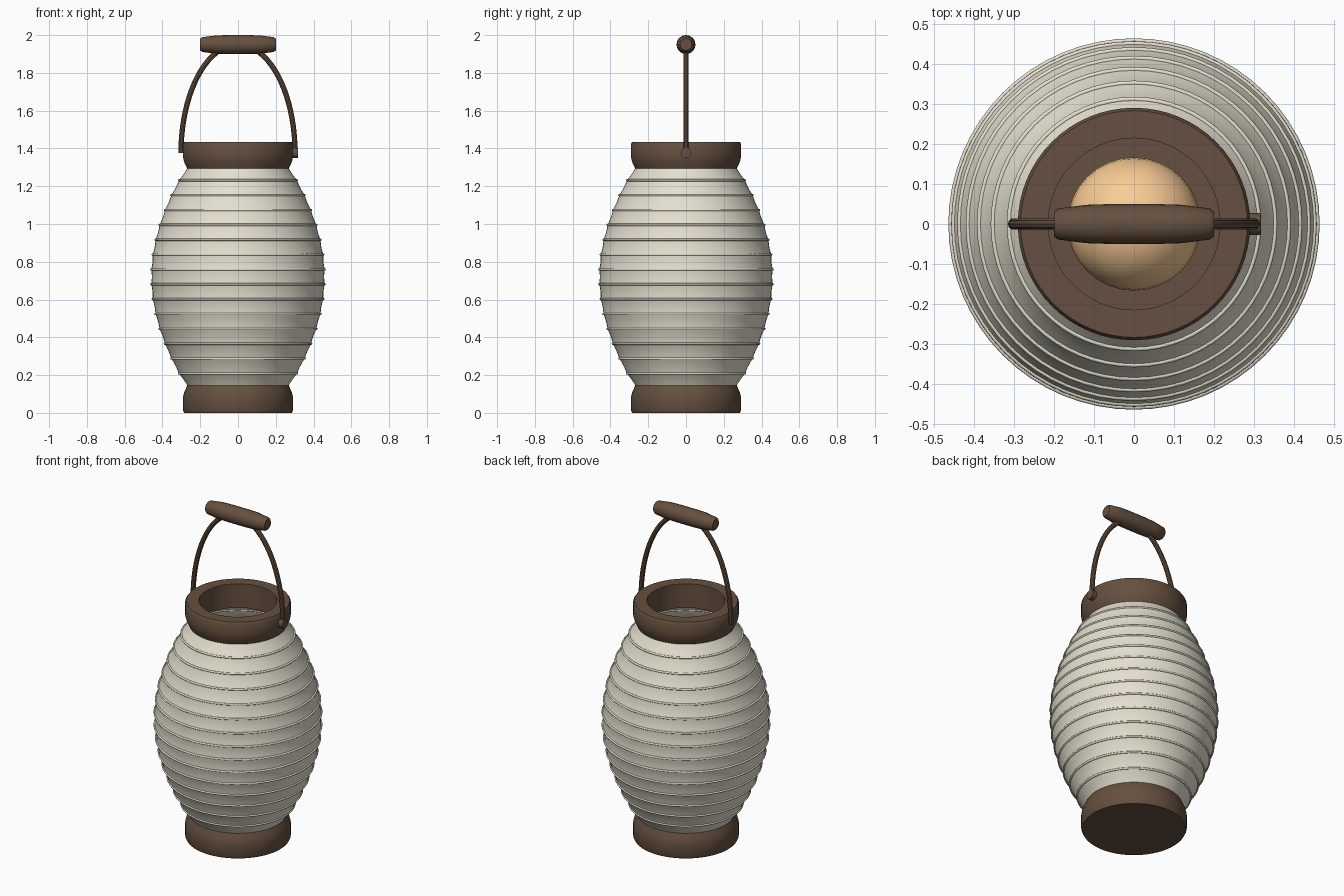
import bpy, bmesh, math
from mathutils import Matrix, Vector

if "Cube" in bpy.data.objects:
    bpy.data.objects.remove(bpy.data.objects["Cube"])


def material(name, rgb):
    m = bpy.data.materials.new(name)
    m.diffuse_color = (*rgb, 1)
    m.use_nodes = True
    m.node_tree.nodes["Principled BSDF"].inputs["Base Color"].default_value = m.diffuse_color
    return m


WOOD = material("dark_wood", (0.13, 0.08, 0.05))
PAPER = material("paper", (0.78, 0.74, 0.62))
GLOW = material("warm_glow", (0.95, 0.60, 0.30))


def finish(name, bm, mat, angle=35):
    bmesh.ops.remove_doubles(bm, verts=bm.verts, dist=1e-5)
    bmesh.ops.recalc_face_normals(bm, faces=bm.faces)
    me = bpy.data.meshes.new(name)
    bm.to_mesh(me)
    bm.free()
    ob = bpy.data.objects.new(name, me)
    bpy.context.collection.objects.link(ob)
    me.materials.append(mat)
    bpy.ops.object.select_all(action='DESELECT')
    ob.select_set(True)
    bpy.context.view_layer.objects.active = ob
    bpy.ops.object.shade_smooth_by_angle(angle=math.radians(angle))
    return ob


def lathe(name, profile, mat, steps=64, closed=False, matrix=None, angle=35):
    """Spin an (r, z) profile around the z axis."""
    bm = bmesh.new()
    vs = [bm.verts.new((r, 0, z)) for r, z in profile]
    es = [bm.edges.new(p) for p in zip(vs, vs[1:])]
    if closed:
        es.append(bm.edges.new((vs[-1], vs[0])))
    bmesh.ops.spin(bm, geom=vs + es, cent=(0, 0, 0), axis=(0, 0, 1),
                   angle=2 * math.pi, steps=steps, use_merge=True)
    if matrix:
        bm.transform(matrix)
    return finish(name, bm, mat, angle)


# Paper body: panels sagging slightly between the ribs
Z0, Z1, PANELS = 0.13, 1.31, 15


def body_radius(t):
    return 0.26 + 0.20 * max(0, math.sin(math.pi * t)) ** 0.85


profile = []
for i in range(PANELS * 4 + 1):
    k, f = divmod(i, 4)
    ra, rb = body_radius(k / PANELS), body_radius(min(1, (k + 1) / PANELS))
    r = ra + (rb - ra) * f / 4 - 0.003 * math.sin(math.pi * f / 4)
    profile.append((r, Z0 + (Z1 - Z0) * i / (PANELS * 4)))
lathe("paper_body", profile, PAPER, angle=12)

# Thin hoops at every panel joint
for k in range(1, PANELS):
    r, z = body_radius(k / PANELS), Z0 + (Z1 - Z0) * k / PANELS
    hoop = [(r + 0.006 * math.cos(a * math.pi / 4), z + 0.006 * math.sin(a * math.pi / 4))
            for a in range(8)]
    lathe(f"rib_{k:02d}", hoop, PAPER, closed=True, angle=60)

# Solid wooden base
lathe("base", [(0, 0), (0.285, 0), (0.291, 0.012), (0.291, 0.085), (0.285, 0.11),
               (0.267, 0.148), (0, 0.148)], WOOD)

# Open wooden collar
lathe("top_collar", [(0.215, 1.29), (0.267, 1.29), (0.285, 1.328), (0.291, 1.353),
                     (0.291, 1.425), (0.284, 1.435), (0.215, 1.435)], WOOD, closed=True)

# Light inside, on a short post
bm = bmesh.new()
bmesh.ops.create_uvsphere(bm, u_segments=32, v_segments=16, radius=0.167,
                          matrix=Matrix.Translation((0, 0, 0.55)))
finish("glow_bulb", bm, GLOW)
lathe("bulb_post", [(0, 0.14), (0.05, 0.14), (0.05, 0.41), (0, 0.41)], WOOD, steps=24)

# Arched bail
bm = bmesh.new()
rings = []
N, S, R = 40, 10, 0.014
for i in range(N + 1):
    a = math.pi * i / N
    c = Vector((0.302 * math.cos(a), 0, 1.375 + 0.575 * math.sin(a)))
    n = Vector((math.cos(a) / 0.302, 0, math.sin(a) / 0.575)).normalized()
    rings.append([bm.verts.new(c + R * (n * math.cos(b) + Vector((0, 1, 0)) * math.sin(b)))
                  for b in (2 * math.pi * j / S for j in range(S))])
for p, q in zip(rings, rings[1:]):
    for j in range(S):
        bm.faces.new((p[j], p[(j + 1) % S], q[(j + 1) % S], q[j]))
bm.faces.new(rings[0])
bm.faces.new(rings[-1])
finish("bail", bm, WOOD)

# Turned grip along x
along_x = Matrix.Rotation(math.pi / 2, 4, 'Y')
half = [(0, 0.2), (0.031, 0.2), (0.039, 0.19), (0.048, 0.12), (0.05, 0.06)]
grip = half + [(r, -z) for r, z in reversed(half)]
lathe("grip", grip, WOOD, steps=20, matrix=Matrix.Translation((0, 0, 1.95)) @ along_x)

# Pivot pin on the right side of the collar
lathe("pivot_pin", [(0, -0.018), (0.028, -0.018), (0.028, 0.015), (0, 0.015)], WOOD, steps=20,
      matrix=Matrix.Translation((0.302, 0, 1.377)) @ along_x)
